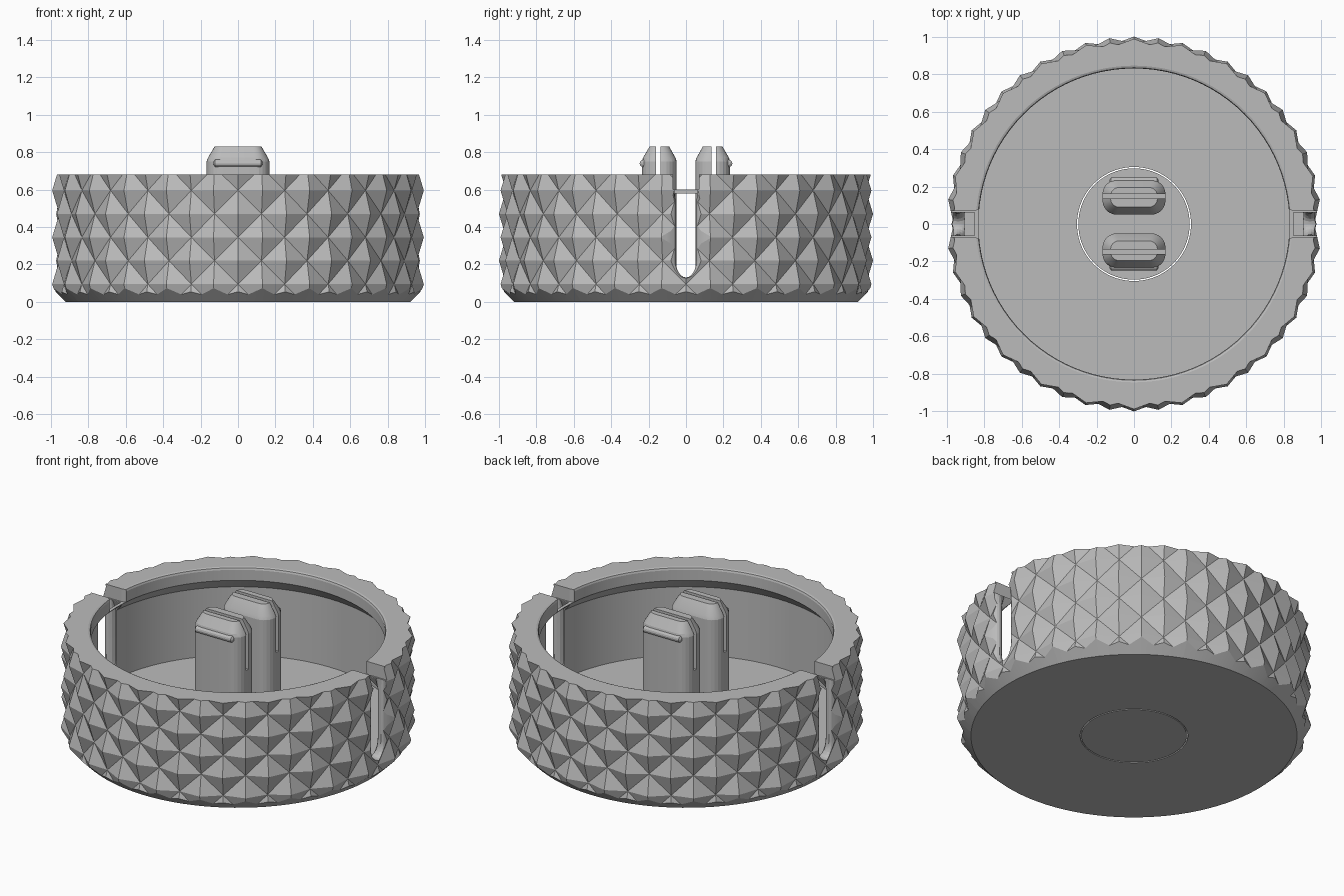
import bpy, bmesh, math
from mathutils import Vector

if "Cube" in bpy.data.objects:
    bpy.data.objects.remove(bpy.data.objects["Cube"])

grey = bpy.data.materials.new("plain_grey")
grey.diffuse_color = (0.5, 0.5, 0.5, 1)
grey.use_nodes = True
grey.node_tree.nodes["Principled BSDF"].inputs["Base Color"].default_value = grey.diffuse_color


def make(name, bm, angle=14):
    bmesh.ops.recalc_face_normals(bm, faces=bm.faces)
    me = bpy.data.meshes.new(name)
    bm.to_mesh(me)
    bm.free()
    ob = bpy.data.objects.new(name, me)
    me.materials.append(grey)
    bpy.context.collection.objects.link(ob)
    smooth(ob, angle)
    return ob


def smooth(ob, angle=14):
    bpy.ops.object.select_all(action='DESELECT')
    ob.select_set(True)
    bpy.context.view_layer.objects.active = ob
    bpy.ops.object.shade_smooth_by_angle(angle=math.radians(angle))


def loft(name, sections):
    """Closed solid through rings with equal point counts."""
    bm = bmesh.new()
    rings = [[bm.verts.new(p) for p in s] for s in sections]
    n = len(rings[0])
    for a, b in zip(rings, rings[1:]):
        for i in range(n):
            j = (i + 1) % n
            bm.faces.new((a[i], a[j], b[j], b[i]))
    bm.faces.new(rings[0])
    bm.faces.new(rings[-1])
    return make(name, bm)


def lathe(name, profile, n=96):
    """Closed (r, z) profile turned into a ring."""
    bm = bmesh.new()
    cols = [[bm.verts.new((r * math.cos(a), r * math.sin(a), z)) for r, z in profile]
            for a in (2 * math.pi * i / n for i in range(n))]
    m = len(profile)
    for i in range(n):
        a, b = cols[i], cols[(i + 1) % n]
        for k in range(m):
            l = (k + 1) % m
            bm.faces.new((a[k], b[k], b[l], a[l]))
    return make(name, bm)


def box(name, x, y, z):
    return loft(name, [[(x[0], y[0], h), (x[1], y[0], h), (x[1], y[1], h), (x[0], y[1], h)] for h in z])


def boolean(ob, cutter, op):
    cutter.hide_render = True
    mod = ob.modifiers.new("cut", 'BOOLEAN')
    mod.operation, mod.solver, mod.object = op, 'EXACT', cutter
    bpy.context.view_layer.objects.active = ob
    bpy.ops.object.modifier_apply(modifier=mod.name)
    bpy.data.objects.remove(cutter)


# Diamond-knurled drum: staggered pyramids, folded along the valleys
def knurl():
    bm = bmesh.new()
    n, rows = 48, 7
    grid = []
    for j in range(rows):
        ring = []
        for i in range(n):
            r = 1.0 if (i + j) % 2 == 0 else 0.962
            a = 2 * math.pi * i / n
            ring.append(bm.verts.new((r * math.cos(a), r * math.sin(a), -0.03 + 0.125 * j)))
        grid.append(ring)
    for j in range(rows - 1):
        for i in range(n):
            k = (i + 1) % n
            a, b, c, d = grid[j][i], grid[j][k], grid[j + 1][k], grid[j + 1][i]
            if (i + j) % 2 == 0:      # a and c are peaks
                bm.faces.new((a, b, d))
                bm.faces.new((b, c, d))
            else:
                bm.faces.new((a, b, c))
                bm.faces.new((a, c, d))
    bm.faces.new(grid[0])
    bm.faces.new(grid[-1])
    return make("knurl_helper", bm)


# Cup wall with chamfered foot and overhanging lip
body = lathe("knurled_cup", [(0.304, 0), (0.92, 0), (1.1, 0.18), (1.1, 0.68), (0.845, 0.68),
                             (0.834, 0.676), (0.83, 0.665), (0.83, 0.60), (0.905, 0.525),
                             (0.905, 0.10), (0.304, 0.10)])
boolean(body, knurl(), 'INTERSECT')


# Flared slot through each side wall
def slot_section(x, w):
    low = 0.13 - (w - 0.055) * 0.15
    pts = [(x, 0.06, 0.62), (x, 0.062, 0.595), (x, w, 0.53)]
    for k in range(13):
        a = math.pi * k / 12
        pts.append((x, w * math.cos(a), low + 0.09 - 0.09 * math.sin(a)))
    return pts + [(x, -w, 0.53), (x, -0.062, 0.595), (x, -0.06, 0.62)]


flare = [(0.85, 0.10), (0.905, 0.088), (0.915, 0.068), (0.93, 0.057), (0.945, 0.055),
         (0.958, 0.062), (0.97, 0.08), (0.98, 0.105), (0.99, 0.13), (1.08, 0.14)]
for s in (-1, 1):
    boolean(body, loft("slot_helper", [slot_section(s * x, w) for x, w in flare]), 'DIFFERENCE')
    # opening in the lip with eased inner corners
    half = [(0.75, 0.09), (0.82, 0.09), (0.832, 0.077), (0.85, 0.07), (1.1, 0.07)]
    plan = [(s * x, y) for x, y in half] + [(s * x, -y) for x, y in reversed(half)]
    boolean(body, loft("lip_helper", [[(x, y, z) for x, y in plan] for z in (0.60, 0.75)]), 'DIFFERENCE')
smooth(body)

# Round hub disc set into the floor
loft("hub_disc", [[(0.297 * math.cos(2 * math.pi * i / 96), 0.297 * math.sin(2 * math.pi * i / 96), z)
                   for i in range(96)] for z in (0.0, 0.10)])


# Split snap posts on the hub
def rounded(hx, y0, y1, rad, z, s):
    cy, hy = (y0 + y1) / 2, (y1 - y0) / 2
    pts = []
    for q, (sx, sy) in enumerate(((1, 1), (-1, 1), (-1, -1), (1, -1))):
        for k in range(7):
            a = math.pi / 2 * (q + k / 6)
            pts.append((sx * (hx - rad) + rad * math.cos(a),
                        s * (cy + sy * (hy - rad) + rad * math.sin(a)), z))
    return pts


for s, side in ((-1, "front"), (1, "back")):
    post = loft(side + "_post", [rounded(0.168, 0.05, 0.235, 0.075, 0.09, s),
                                 rounded(0.168, 0.05, 0.235, 0.075, 0.75, s),
                                 rounded(0.160, 0.056, 0.23, 0.07, 0.77, s),
                                 rounded(0.125, 0.09, 0.195, 0.045, 0.83, s)])
    boolean(post, box("slit_helper", (-0.3, 0.3), sorted((s * 0.135, s * 0.16)), (0.53, 0.9)), 'DIFFERENCE')
    smooth(post, 25)
    # catch ridge on the outer face
    ring = [(x, r) for x, r in ((-0.13, 0.008), (-0.122, 0.02), (0.122, 0.02), (0.13, 0.008))]
    loft(side + "_catch", [[(x, s * 0.228 + r * math.cos(a), 0.74 + r * math.sin(a))
                            for a in (math.pi * k / 6 for k in range(12))] for x, r in ring])
